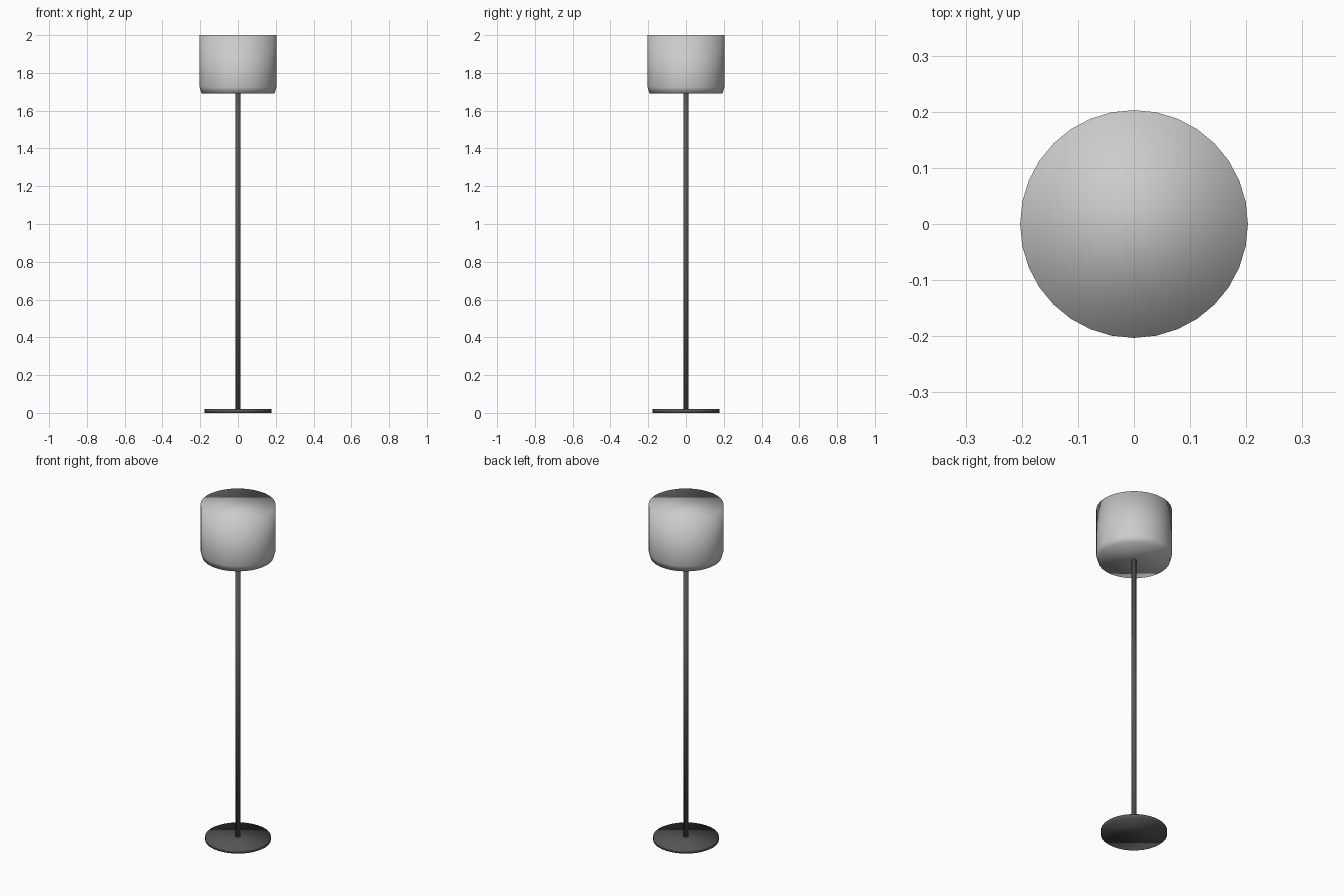
import bpy, bmesh, math

if "Cube" in bpy.data.objects:
    bpy.data.objects.remove(bpy.data.objects["Cube"])

def lathe(name, profile, sides, color=None, sharp_angle=None):
    """Closed solid of revolution from (radius, z) rings, capped at both ends."""
    bm = bmesh.new()
    rings = [[bm.verts.new((r * math.cos(2 * math.pi * i / sides),
                            r * math.sin(2 * math.pi * i / sides), z))
              for i in range(sides)] for r, z in profile]
    for a, b in zip(rings, rings[1:]):
        for i in range(sides):
            j = (i + 1) % sides
            bm.faces.new((a[i], a[j], b[j], b[i]))
    bm.faces.new(rings[0][::-1])
    bm.faces.new(rings[-1])
    for f in bm.faces:
        f.smooth = True
    if sharp_angle is not None:
        for e in bm.edges:
            e.smooth = e.calc_face_angle(0) < sharp_angle
    mesh = bpy.data.meshes.new(name)
    bm.to_mesh(mesh)
    bm.free()
    obj = bpy.data.objects.new(name, mesh)
    bpy.context.collection.objects.link(obj)
    if color:
        mat = bpy.data.materials.new(name + "_paint")
        mat.diffuse_color = color
        mat.use_nodes = True
        mat.node_tree.nodes["Principled BSDF"].inputs["Base Color"].default_value = mat.diffuse_color
        mesh.materials.append(mat)
    return obj

DARK = (0.09, 0.09, 0.09, 1)
SHARP = math.radians(40)

# Round floor plate
lathe("base", [(0.178, 0.0), (0.178, 0.02)], 32, DARK, SHARP)
# Slim pole reaching the underside of the shade
lathe("pole", [(0.0125, 0.02), (0.0125, 1.70)], 16, DARK, SHARP)
# Drum shade, softly shaded all over, with a narrow chamfer at the bottom
lathe("shade", [(0.193, 1.69), (0.203, 1.725), (0.203, 2.0)], 32)
